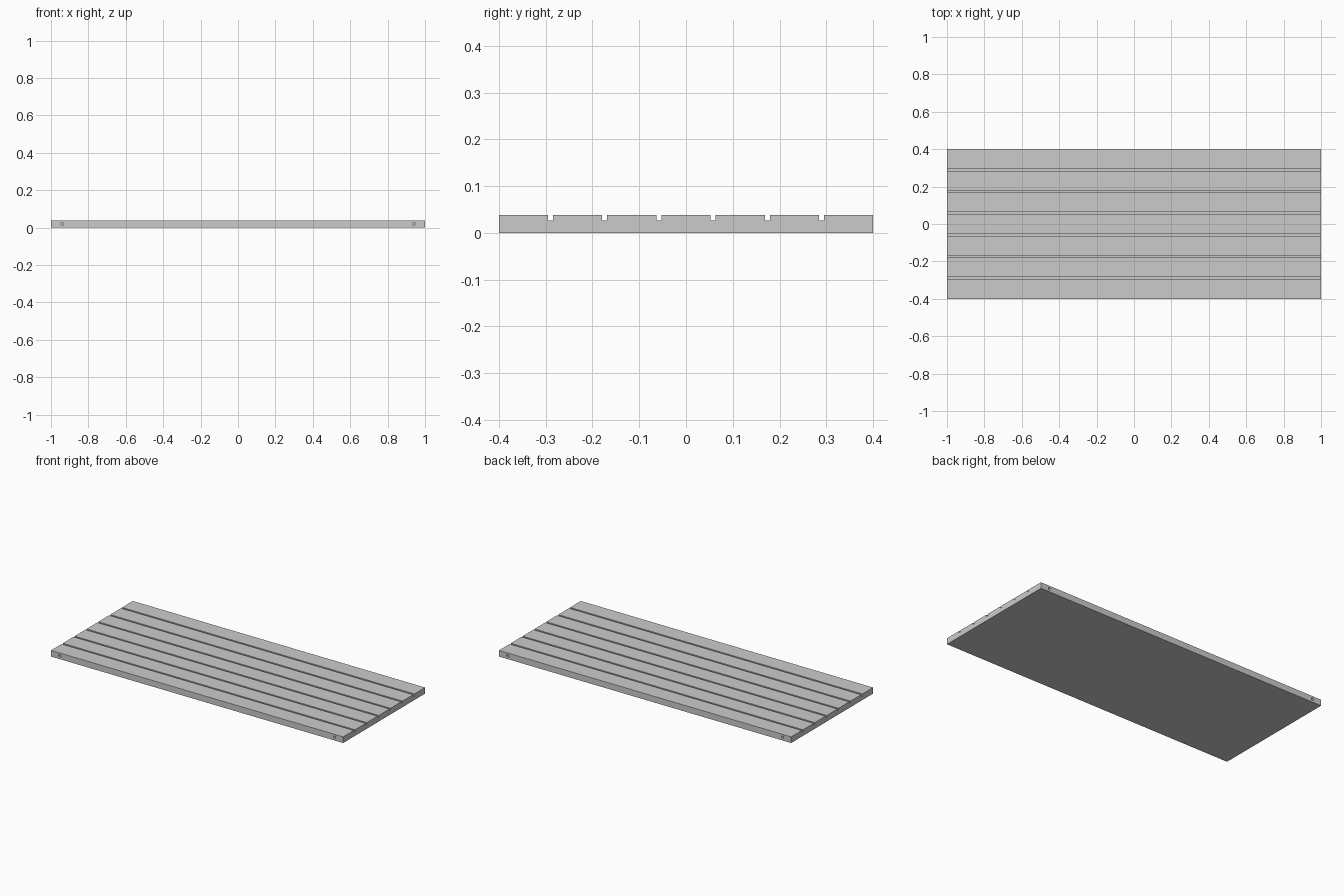
import bpy, bmesh, math

if "Cube" in bpy.data.objects:
    bpy.data.objects.remove(bpy.data.objects["Cube"])

L, W, H = 2.0, 0.8, 0.038          # board length, width, thickness
PITCH, GW, GD = 0.116, 0.011, 0.011  # groove spacing, width, depth

# Grooved cross-section in the YZ plane, extruded along x
profile = [(-W / 2, 0), (W / 2, 0), (W / 2, H)]
for i in range(6):
    y = (2.5 - i) * PITCH
    profile += [(y + GW / 2, H), (y + GW / 2, H - GD),
                (y - GW / 2, H - GD), (y - GW / 2, H)]
profile.append((-W / 2, H))

bm = bmesh.new()
face = bm.faces.new([bm.verts.new((-L / 2, y, z)) for y, z in profile])
ext = bmesh.ops.extrude_face_region(bm, geom=[face])
verts = [g for g in ext["geom"] if isinstance(g, bmesh.types.BMVert)]
bmesh.ops.translate(bm, verts=verts, vec=(L, 0, 0))
bmesh.ops.recalc_face_normals(bm, faces=bm.faces)
mesh = bpy.data.meshes.new("grooved_board")
bm.to_mesh(mesh)
bm.free()
board = bpy.data.objects.new("grooved_board", mesh)
bpy.context.collection.objects.link(board)

# Blind dowel holes near the ends of both long edges
for sx in (-1, 1):
    for sy in (-1, 1):
        bpy.ops.mesh.primitive_cylinder_add(
            vertices=24, radius=0.008, depth=0.08,
            location=(sx * 0.94, sy * W / 2, 0.02), rotation=(math.pi / 2, 0, 0))
        cutter = bpy.context.object
        cutter.name = "dowel_hole_cutter"
        cutter.hide_render = True
        cutter.hide_set(True)
        mod = board.modifiers.new("dowel_hole", "BOOLEAN")
        mod.operation = "DIFFERENCE"
        mod.solver = "EXACT"
        mod.object = cutter
